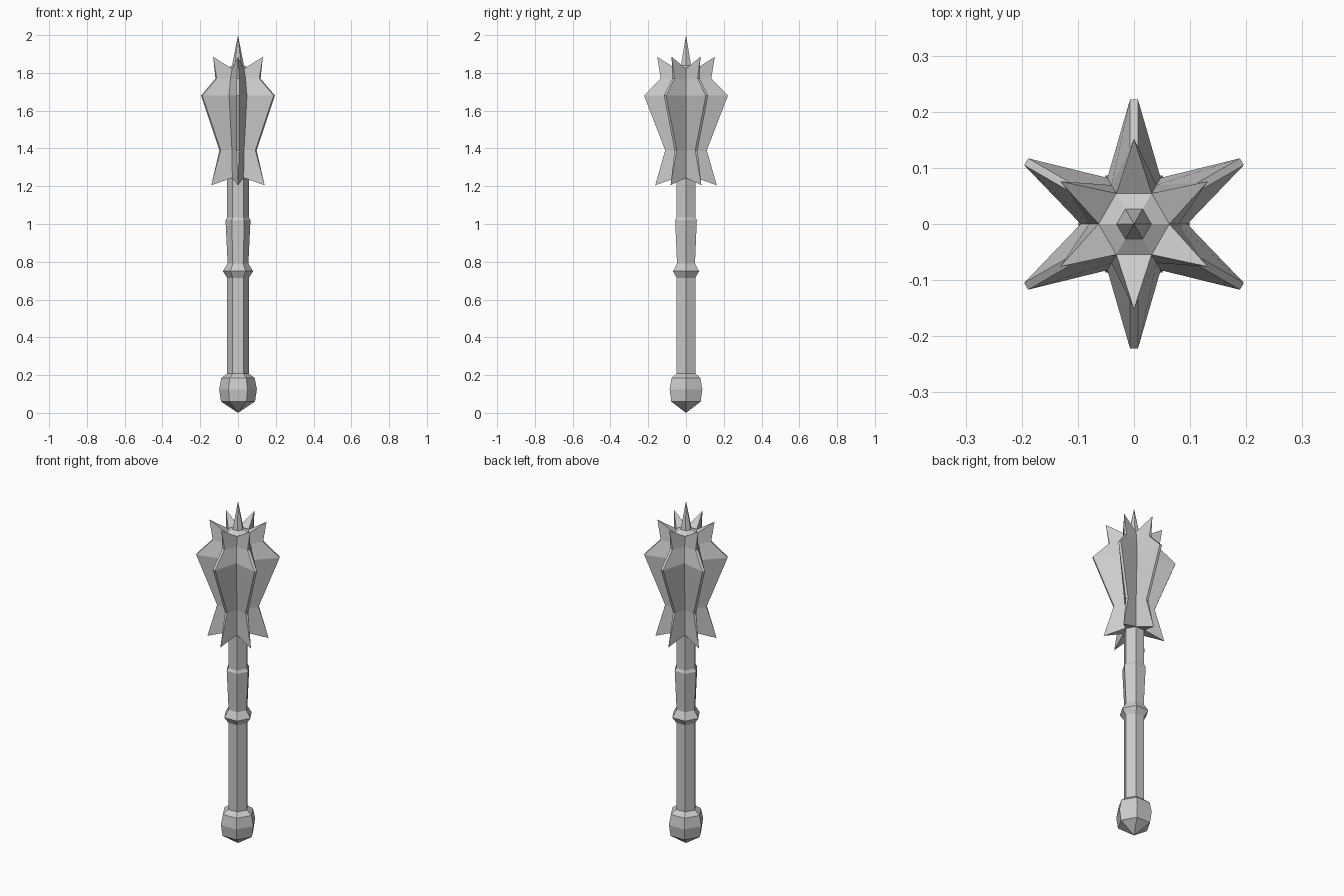
import bpy, bmesh, math

if "Cube" in bpy.data.objects:
    bpy.data.objects.remove(bpy.data.objects["Cube"])

SIDES = 6


def finish(bm, name):
    bmesh.ops.remove_doubles(bm, verts=bm.verts[:], dist=1e-5)
    bmesh.ops.recalc_face_normals(bm, faces=bm.faces[:])
    me = bpy.data.meshes.new(name)
    bm.to_mesh(me)
    bm.free()
    ob = bpy.data.objects.new(name, me)
    bpy.context.collection.objects.link(ob)
    return ob


def polar(r, angle, z, side=0.0):
    """Point at radius r along an angle, shifted sideways."""
    c, s = math.cos(angle), math.sin(angle)
    return (r * c - side * s, r * s + side * c, z)


def bridge(bm, a, b):
    n = len(a)
    for i in range(n):
        j = (i + 1) % n
        bm.faces.new((a[i], a[j], b[j], b[i]))


def hex_lathe(name, profile):
    """Six-sided turned part; radius 0 makes a point, open ends are capped."""
    bm = bmesh.new()
    rings = []
    for r, z in profile:
        if r == 0:
            rings.append([bm.verts.new((0, 0, z))])
        else:
            rings.append([bm.verts.new(polar(r, i * math.tau / SIDES, z)) for i in range(SIDES)])
    for a, b in zip(rings, rings[1:]):
        if len(a) == 1 or len(b) == 1:
            tip, ring = (a[0], b) if len(a) == 1 else (b[0], a)
            for i in range(SIDES):
                bm.faces.new((tip, ring[i], ring[(i + 1) % SIDES]))
        else:
            bridge(bm, a, b)
    for ring in (rings[0], rings[-1]):
        if len(ring) > 1:
            bm.faces.new(ring)
    return finish(bm, name)


# Pommel
hex_lathe("pommel", [(0, 0), (0.09, 0.06), (0.1, 0.125), (0.088, 0.185), (0.057, 0.208)])

# Shaft with collar and swelling upper grip
hex_lathe("shaft", [(0.057, 0.2), (0.057, 0.715), (0.08, 0.75), (0.055, 0.79),
                    (0.066, 1.02), (0.057, 1.035), (0.057, 1.26)])

# Flanged head: valley radius, valley z, flange radius, flange z, half edge width
LEVELS = [
    (0.060, 1.245, 0.163, 1.205, 0.0),
    (0.064, 1.39, 0.110, 1.39, 0.007),
    (0.095, 1.68, 0.222, 1.68, 0.007),
    (0.080, 1.77, 0.134, 1.77, 0.007),
    (0.063, 1.822, 0.152, 1.885, 0.0),
]
bm = bmesh.new()
rings = []
for vr, vz, fr, fz, w in LEVELS:
    ring = []
    for i in range(SIDES):
        a = i * math.tau / SIDES
        mid = a + math.pi / SIDES
        ring += [bm.verts.new(polar(vr, a, vz)),
                 bm.verts.new(polar(fr, mid, fz, -w)),
                 bm.verts.new(polar(fr, mid, fz, w))]
    rings.append(ring)
for a, b in zip(rings, rings[1:]):
    bridge(bm, a, b)
# Inner faces of the pointed flange ends, and the end caps
for ring in (rings[0], rings[-1]):
    n = len(ring)
    for i in range(0, n, 3):
        bm.faces.new((ring[i], ring[i + 1], ring[i + 2], ring[(i + 3) % n]))
    bm.faces.new(ring[::3])
finish(bm, "flanged_head")

# Top cap and spike
hex_lathe("top_spike", [(0.063, 1.822), (0.031, 1.84), (0, 2.0)])
